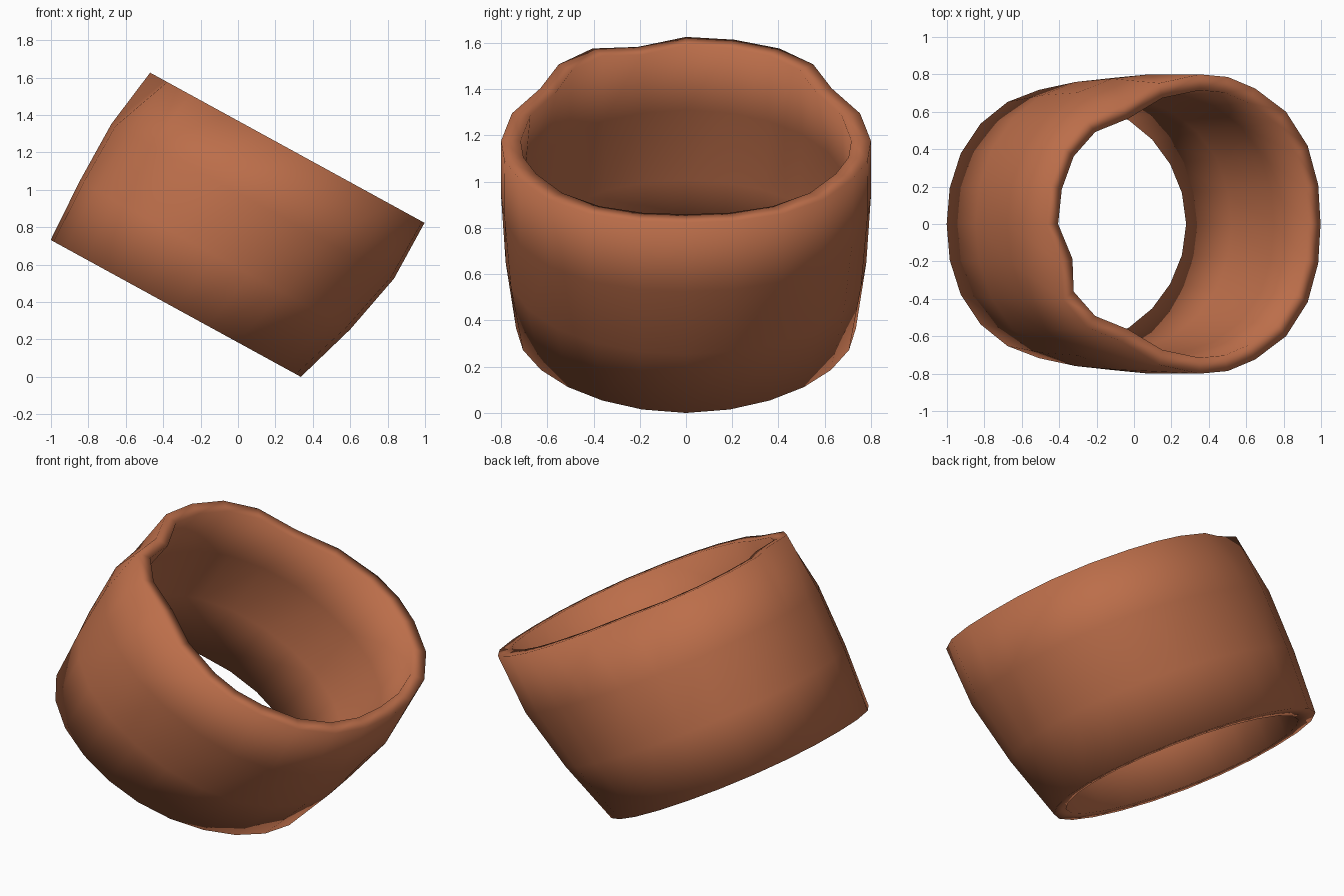
import bpy, bmesh, math
from mathutils import Vector

if "Cube" in bpy.data.objects:
    bpy.data.objects.remove(bpy.data.objects["Cube"])

N = 24
U = Vector((0.877, 0, -0.48))      # across the tilted cuff
W = Vector((0.48, 0, 0.877))       # along the cuff axis
BASE = Vector((-0.335, 0, 0.367))  # centre of the lower rim

# (height on axis, left extent, right extent, half width in y, squareness right, left)
OUTER = [(0.0, -0.76, 0.765, 0.735, 1.9, 2.2),
         (0.35, -0.775, 0.875, 0.78, 2.1, 2.15),
         (0.70, -0.773, 0.95, 0.80, 2.3, 2.1),
         (1.04, -0.723, 0.95, 0.80, 2.4, 2.08)]
INNER = [(1.04, -0.65, 0.875, 0.715, 2.4, 2.08),
         (0.70, -0.685, 0.85, 0.705, 2.3, 2.05),
         (0.35, -0.695, 0.785, 0.685, 2.1, 2.05),
         (0.0, -0.69, 0.70, 0.645, 1.95, 2.05)]
# upper rim narrows behind its middle: index -> (y factor, shift across)
PINCH = {5: (1, 0.05), 6: (1, 0.10), 7: (0.97, 0.07), 8: (0.90, 0.05), 9: (0.96, 0.01)}


def ring(bm, w, left, right, half, n_right, n_left):
    """One slightly squared oval loop; the upper rim is pinched and dented."""
    mid, ru = (left + right) / 2, (right - left) / 2
    verts = []
    for i in range(N):
        a = 2 * math.pi * i / N
        c, s = math.cos(a), math.sin(a)
        n = n_right if c > 0 else n_left
        k = (abs(c) ** n + abs(s) ** n) ** (-1 / n)
        u, y = mid + ru * c * k, half * s * k
        if w > 1:
            factor, shift = PINCH.get(min(i, N - i), (1, 0))
            y *= factor
            u += shift + (0.065 if i == 13 else 0)
        verts.append(bm.verts.new(BASE + U * u + W * w + Vector((0, y, 0))))
    return verts


bm = bmesh.new()
# outer wall going up, then inner wall coming down
loops = [ring(bm, *r) for r in OUTER + INNER]
for j, a in enumerate(loops):
    b = loops[(j + 1) % len(loops)]
    for i in range(N):
        k = (i + 1) % N
        bm.faces.new((a[i], a[k], b[k], b[i])).smooth = True
bmesh.ops.recalc_face_normals(bm, faces=bm.faces)

mesh = bpy.data.meshes.new("cuff_ring")
bm.to_mesh(mesh)
bm.free()

clay = bpy.data.materials.new("terracotta")
clay.diffuse_color = (0.50, 0.155, 0.068, 1)
clay.use_nodes = True
clay.node_tree.nodes["Principled BSDF"].inputs["Base Color"].default_value = clay.diffuse_color
mesh.materials.append(clay)
bpy.context.collection.objects.link(bpy.data.objects.new("cuff_ring", mesh))
